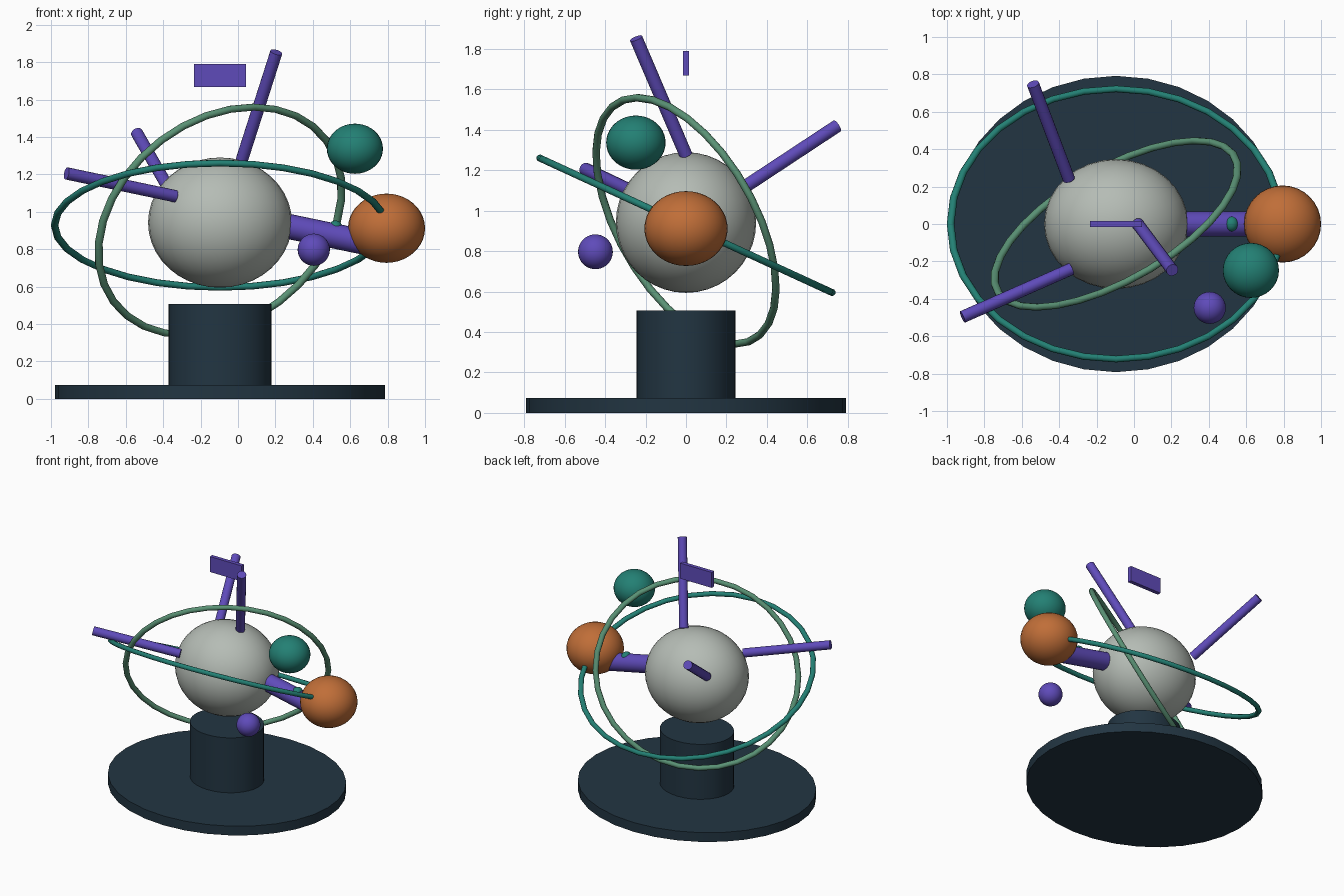
import bpy, bmesh, math
from mathutils import Matrix, Vector

if "Cube" in bpy.data.objects:
    bpy.data.objects.remove(bpy.data.objects["Cube"])


def material(name, hex_colour):
    m = bpy.data.materials.new(name)
    c = [int(hex_colour[i:i + 2], 16) / 255 for i in (0, 2, 4)]
    lin = [v / 12.92 if v <= 0.04045 else ((v + 0.055) / 1.055) ** 2.4 for v in c]
    m.diffuse_color = (*lin, 1)
    m.use_nodes = True
    m.node_tree.nodes["Principled BSDF"].inputs["Base Color"].default_value = m.diffuse_color
    return m


NAVY = material("dark navy", "223542")
GREY = material("pale grey", "B5BCB5")
ORANGE = material("orange", "C06E38")
TEAL = material("teal", "238074")
GREEN = material("sage green", "5A9275")
PURPLE = material("purple", "5F4BBA")

CX = -0.096      # axis of the base and the central body
STRETCH = 1.113  # everything round that axis is wider in x


def finish(name, mat, matrix=None, angle=30):
    o = bpy.context.object
    o.name = o.data.name = name
    if matrix:
        o.data.transform(matrix)
    o.data.materials.append(mat)
    bpy.ops.object.shade_smooth_by_angle(angle=math.radians(angle))
    return o


def ball(name, mat, centre, radii):
    bpy.ops.mesh.primitive_uv_sphere_add(segments=32, ring_count=20, radius=1)
    return finish(name, mat, Matrix.Translation(centre) @ Matrix.Diagonal((*radii, 1)))


def drum(name, mat, rx, ry, z0, z1):
    bpy.ops.mesh.primitive_cylinder_add(vertices=32, radius=1, depth=1)
    return finish(name, mat, Matrix.Translation((CX, 0, (z0 + z1) / 2))
                  @ Matrix.Diagonal((rx, ry, z1 - z0, 1)))


def rod(name, mat, a, b, r, sides=16):
    a, b = Vector(a), Vector(b)
    bpy.ops.mesh.primitive_cylinder_add(vertices=sides, radius=r, depth=(b - a).length)
    rot = (b - a).to_track_quat('Z', 'Y').to_matrix().to_4x4()
    return finish(name, mat, Matrix.Translation((a + b) / 2) @ rot)


def ring(name, mat, z, normal, radius, tube):
    bpy.ops.mesh.primitive_torus_add(major_segments=32, minor_segments=10,
                                     major_radius=radius, minor_radius=tube)
    rot = Vector((0, 0, 1)).rotation_difference(Vector(normal)).to_matrix().to_4x4()
    return finish(name, mat, Matrix.Translation((CX, 0, z))
                  @ Matrix.Diagonal((STRETCH, 1, 1, 1)) @ rot, 50)


# Stand
drum("base_disc", NAVY, 0.883, 0.792, 0, 0.073)
drum("pedestal", NAVY, 0.275, 0.246, 0.07, 0.507)

# Central body and the balls around it
ball("central_sphere", GREY, (CX, 0, 0.942), (0.385, 0.347, 0.348))
ball("orange_ball", ORANGE, (0.794, 0, 0.912), (0.206, 0.206, 0.185))
ball("teal_ball", TEAL, (0.625, -0.248, 1.337), (0.15, 0.147, 0.134))
ball("purple_ball", PURPLE, (0.405, -0.448, 0.797), (0.086, 0.086, 0.086))
ball("arm_bead", TEAL, (0.521, 0, 0.917), (0.036, 0.04, 0.036))

# Orbit rings
t = math.radians(24.7)
ring("teal_ring", TEAL, 0.928, (0, math.sin(t), math.cos(t)), 0.795, 0.018)
ring("green_ring", GREEN, 0.95, (-0.5, 0.752, 0.43), 0.675, 0.019)

# Arm carrying the orange ball
rod("ball_arm", PURPLE, (0.22, 0, 0.932), (0.70, 0, 0.832), 0.067, 24)

# Radiating spikes
rod("top_spike", PURPLE, (0.02, 0, 1.275), (0.205, -0.247, 1.853), 0.033)
rod("front_spike", PURPLE, (-0.335, -0.24, 1.083), (-0.917, -0.497, 1.205), 0.033)
rod("back_spike", PURPLE, (-0.348, 0.24, 1.085), (-0.54, 0.748, 1.42), 0.033)

# Floating plate
bpy.ops.mesh.primitive_cube_add(size=1)
finish("floating_plate", PURPLE, Matrix.Translation((-0.097, 0, 1.729))
       @ Matrix.Diagonal((0.277, 0.03, 0.122, 1)))
